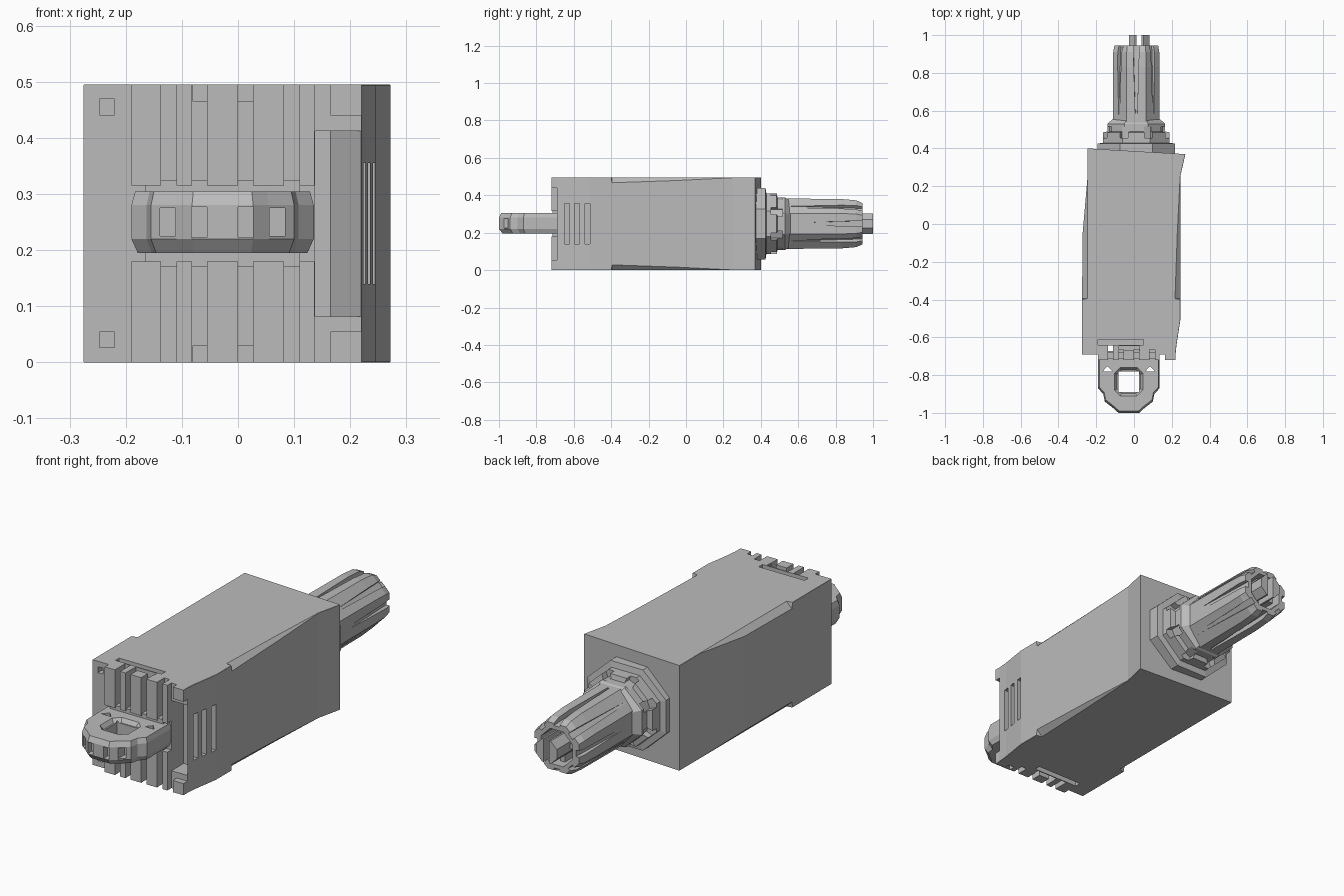
import bpy, bmesh, math
from mathutils import Matrix, Vector

cube = bpy.data.objects.get("Cube")
if cube:
    bpy.data.objects.remove(cube, do_unlink=True)

grey = bpy.data.materials.new("plain_grey")
grey.use_nodes = True
colour = (0.5, 0.5, 0.5, 1)
grey.diffuse_color = colour
grey.node_tree.nodes["Principled BSDF"].inputs["Base Color"].default_value = colour

MID = 0.248   # height of the long axis
AX = 0.012    # sideways offset of the shaft


def make(name, bm):
    bmesh.ops.recalc_face_normals(bm, faces=bm.faces)
    me = bpy.data.meshes.new(name)
    bm.to_mesh(me)
    bm.free()
    me.materials.append(grey)
    ob = bpy.data.objects.new(name, me)
    bpy.context.scene.collection.objects.link(ob)
    return ob


def loft(name, rings):
    """Skin closed rings of points and cap both ends."""
    bm = bmesh.new()
    loops = [[bm.verts.new(p) for p in r] for r in rings]
    n = len(loops[0])
    for a, b in zip(loops, loops[1:]):
        for i in range(n):
            j = (i + 1) % n
            bm.faces.new((a[i], a[j], b[j], b[i]))
    bm.faces.new(loops[0])
    bm.faces.new(loops[-1][::-1])
    return make(name, bm)


def box(name, x0, x1, y0, y1, z0, z1):
    q = ((x0, y0), (x1, y0), (x1, y1), (x0, y1))
    return loft(name, [[(x, y, z) for x, y in q] for z in (z0, z1)])


def octagon(y, rx, rz, x=AX):
    k = 1 / math.cos(math.pi / 8)
    angles = [math.pi / 8 + i * math.pi / 4 for i in range(8)]
    return [(x + rx * k * math.cos(a), y, MID + rz * k * math.sin(a)) for a in angles]


def cut(target, cutters):
    for c in cutters:
        m = target.modifiers.new("cut", "BOOLEAN")
        m.operation, m.solver, m.object = "DIFFERENCE", "EXACT", c
        bpy.context.view_layer.objects.active = target
        bpy.ops.object.modifier_apply(modifier=m.name)
        bpy.data.objects.remove(c, do_unlink=True)


# Housing: rectangular sections with long tapering corner chamfers
def section(yl, yr, xl, xr, cl, cr, top=0.495):
    y = lambda x: yl + (yr - yl) * (x - xl) / (xr - xl)
    half = [(xl + cl, 0), (xr - cr, 0), (xr, cr), (xr, top - cr),
            (xr - cr, top), (xl + cl, top), (xl, top - cl), (xl, cl)]
    return [(x, y(x), z) for x, z in half]


E = 0.001
housing = loft("housing", [
    section(-0.69, -0.69, -0.275, 0.22, E, E),
    section(-0.64, -0.64, -0.275, 0.225, E, E),
    section(-0.51, -0.51, -0.275, 0.245, E, E),
    section(-0.40, -0.40, -0.275, 0.245, E, E),
    section(-0.395, -0.395, -0.275, 0.245, 0.028, 0.028),
    section(-0.05, -0.05, -0.272, 0.245, 0.026, 0.016),
    section(0.25, 0.25, -0.246, 0.245, E, E),
    section(0.40, 0.37, -0.246, 0.272, E, E)])

# Side vents, top and bottom slots, and the vertical passage
cuts = [box("vent", 0.205, 0.3, y, y + 0.027, 0.14, 0.355) for y in (-0.65, -0.597, -0.54)]
for z0, z1 in ((-0.1, 0.03), (0.465, 0.6)):
    cuts.append(box("slot", -0.19, 0.05, -0.64, -0.612, z0, z1))
    cuts.append(box("pit", -0.08, 0.03, -0.67, -0.645, z0, z1))
cuts.append(box("passage", -0.137, -0.11, -0.672, -0.644, -0.1, 0.6))
for z in (0.04, 0.455):
    cuts.append(box("front_pit", -0.247, -0.22, -0.75, -0.66, z - 0.014, z + 0.014))
# Sloped trough at the front corner
trough = [(0.137, -0.70), (0.137, -0.60), (0.165, -0.60), (0.222, -0.695)]
cuts.append(loft("trough", [[(x, y, z) for x, y in trough] for z in (0.082, 0.412)]))
cut(housing, cuts)

# Front ribs above and below the tab, left by regular grooves
edges = [-0.19, -0.137, -0.11, -0.082, -0.055, 0, 0.027, 0.082, 0.11, 0.136]
for label, z0, z1 in (("lower", 0, 0.18), ("upper", 0.315, 0.495)):
    for i in range(0, len(edges), 2):
        box(f"{label}_rib_{i // 2}", edges[i], edges[i + 1], -0.72, -0.68, z0, z1)
box("tab_root", -0.165, 0.11, -0.715, -0.68, 0.17, 0.325)
for label, z0, z1 in (("lower", 0, 0.055), ("upper", 0.44, 0.495)):
    box(f"{label}_corner_block", 0.165, 0.22, -0.72, -0.68, z0, z1)

# Front grooves continue into the housing face
grooves = [box("groove", edges[i], edges[i + 1], -0.75, -0.665, z0, z1)
           for i in range(1, len(edges) - 1, 2)
           for z0, z1 in ((-0.1, 0.18), (0.315, 0.6))]
cut(housing, grooves)

# Front tab with a rounded tip and a square eye
right = [(0.135, -0.68), (0.135, -0.87), (0.108, -0.90), (0.10, -0.94), (0.055, -0.975), (0.027, -1.0)]
outline = right + [(-0.055 - x, y) for x, y in reversed(right)]


def tab_ring(z, s):
    return [(-0.0275 + (x + 0.0275) * s, -0.72 + (y + 0.72) * s, z) for x, y in outline]


tab = loft("front_tab", [tab_ring(0.195, 0.93), tab_ring(0.22, 1),
                         tab_ring(0.28, 1), tab_ring(0.304, 0.96)])
eye = [box("eye", -0.083, 0.027, -0.89, -0.78, 0.1, 0.4)]
# Shallow bevelled frame around the eye
frame = []
for z, r in ((0.285, 0.062), (0.32, 0.085)):
    frame.append([(-0.028 + x * r, -0.835 + y * r, z) for x, y in
                  ((1, .6), (.6, 1), (-.6, 1), (-1, .6), (-1, -.6), (-.6, -1), (.6, -1), (1, -.6))])
eye.append(loft("frame", frame))
for x in (-0.14, 0.085):
    eye.append(loft("pinhole", [[(x - 0.025, -0.78, z), (x + 0.025, -0.78, z), (x, -0.752, z)]
                                for z in (0.1, 0.4)]))
# Notches around the tip and along the front
for x in (-0.125, 0.07):
    eye.append(box("tip_notch", x - 0.014, x + 0.014, -1.0, -0.925, 0.225, 0.275))
eye.append(box("front_notch", 0.0, 0.027, -1.1, -0.97, 0.222, 0.277))
eye.append(box("front_notch", -0.083, -0.055, -1.1, -0.97, 0.222, 0.277))
cut(tab, eye)

# Stepped collar behind the housing
collar = loft("collar", [octagon(0.36, 0.205, 0.19), octagon(0.425, 0.205, 0.19),
                         octagon(0.43, 0.177, 0.162), octagon(0.485, 0.177, 0.162),
                         octagon(0.49, 0.153, 0.14), octagon(0.53, 0.153, 0.14),
                         octagon(0.56, 0.12, 0.12)])
notches = []
for i in range(8):
    b = box("notch", -0.022, 0.022, 0.455, 0.515, 0.145, 0.3)
    b.data.transform(Matrix.Translation((AX, 0, MID)) @
                     Matrix.Rotation(math.pi / 8 + i * math.pi / 4, 4, "Y"))
    notches.append(b)
cut(collar, notches)

# Fluted shaft with a hollow end
shaft = loft("shaft", [octagon(0.5, 0.122, 0.135), octagon(0.83, 0.122, 0.132),
                       octagon(0.91, 0.122, 0.125), octagon(0.944, 0.116, 0.11)])
hollow = [loft("bore", [octagon(0.80, 0.082, 0.082), octagon(1.1, 0.082, 0.082)])]
for i in range(8):
    # Each flute is a long wedge that deepens toward the tip
    a = i * math.pi / 4
    f = loft("flute", [[(-0.004, 0.56, 0.128), (0.004, 0.56, 0.128), (0.008, 0.56, 0.2), (-0.008, 0.56, 0.2)],
                       [(-0.016, 0.97, 0.098), (0.016, 0.97, 0.098), (0.016, 0.97, 0.2), (-0.016, 0.97, 0.2)]])
    f.data.transform(Matrix.Translation((AX, 0, MID)) @ Matrix.Rotation(a, 4, "Y"))
    hollow.append(f)
cut(shaft, hollow)

# Central pin with a split end, held by a cross web
pin = loft("centre_pin", [octagon(0.78, 0.054, 0.054, 0.027), octagon(1.0, 0.054, 0.054, 0.027)])
cut(pin, [box("pin_split", 0.013, 0.041, 0.86, 1.1, 0.1, 0.4)])
box("web_upright", 0.0, 0.024, 0.79, 0.90, 0.155, 0.34)
box("web_level", -0.08, 0.10, 0.79, 0.90, 0.236, 0.26)
